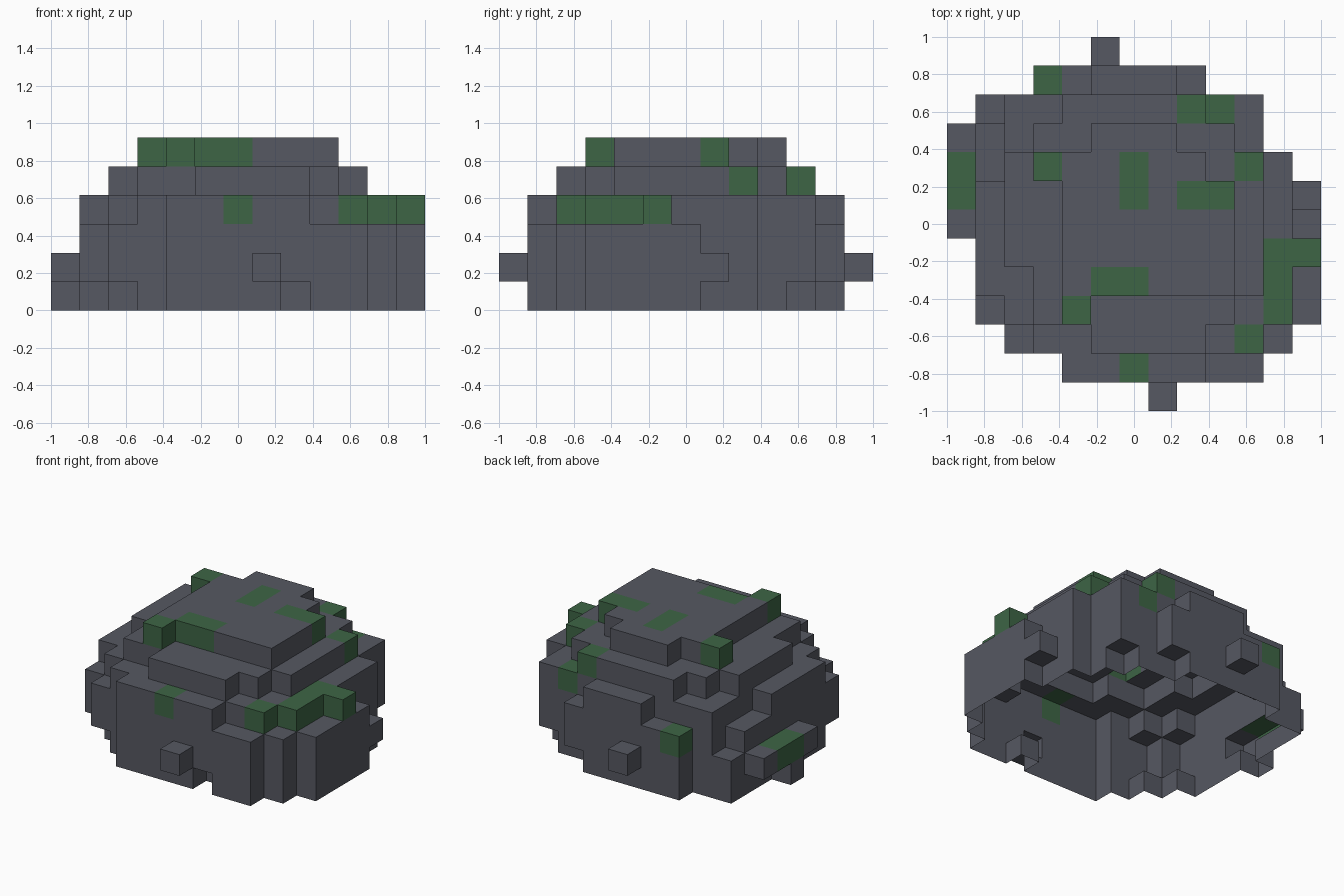
import bpy
import bmesh
from mathutils import Vector

old = bpy.data.objects.get("Cube")
if old:
    bpy.data.objects.remove(old, do_unlink=True)

GRID = 13
CELL = 2 / GRID


def make_material(name, color):
    mat = bpy.data.materials.new(name)
    mat.use_nodes = True
    mat.diffuse_color = color
    bsdf = next(n for n in mat.node_tree.nodes if n.type == "BSDF_PRINCIPLED")
    bsdf.inputs["Base Color"].default_value = color
    bsdf.inputs["Roughness"].default_value = 0.9
    return mat


def add_layer(cells, level, first_row, spans):
    """Fill one horizontal layer; each span is the first and last column of a row."""
    for row, (start, end) in enumerate(spans, first_row):
        cells.update((column, row, level) for column in range(start, end + 1))


def box(columns, rows, level):
    return {(c, r, level)
            for c in range(columns[0], columns[-1] + 1)
            for r in range(rows[0], rows[-1] + 1)}


# Stone layers, from the wide base to the flat top
stone = set()
footprint = [(4, 10), (2, 11), (1, 12), (1, 12), (1, 12), (1, 12),
             (1, 11), (1, 11), (1, 10), (2, 10), (3, 8)]
for level in range(3):
    add_layer(stone, level, 1, footprint)
add_layer(stone, 3, 1, [(4, 8), (3, 10), (2, 11), (1, 11), (1, 12), (1, 11),
                        (1, 11), (2, 11), (2, 10), (2, 10), (5, 7)])
add_layer(stone, 4, 2, [(5, 8), (3, 9), (3, 10), (2, 10), (2, 10), (2, 10),
                        (2, 10), (3, 9), (4, 8)])
add_layer(stone, 5, 3, [(4, 4), (4, 9), (4, 9), (4, 9), (4, 9), (3, 8), (5, 7)])

# Knobs sticking out of the sides
stone |= box([5], [12], 1) | box([7], [0], 1) | box([12], [7], 1)
stone |= box([0], [6, 9], 1) | box([0], [7], 0) | box([1], [10], 1) | box([1], [10], 0)

# Chips missing along the bottom edge
stone -= box([8], [1], 0) | box([2], [2], 0) | box([1], [3], 0)
stone -= box([8], [11], 0) | box([10], [10], 0)

# Moss patches: columns, rows, level
moss = set()
for patch in [([6], [1], 3), ([10], [2], 3), ([11], [3, 5], 3), ([12], [5], 3),
              ([9], [10], 3), ([8], [10], 4), ([10], [8], 4), ([3], [11], 2),
              ([0], [7, 8], 1), ([3], [8], 5), ([6], [7, 8], 5),
              ([8, 9], [7], 5), ([5, 6], [4], 5), ([4], [3], 5)]:
    moss |= box(*patch)


def build_shell(name, cells, mossy, materials):
    """Outer skin of the filled cells, left open underneath."""
    bm = bmesh.new()
    directions = [Vector(d) * s for s in (1, -1)
                  for d in ((1, 0, 0), (0, 1, 0), (0, 0, 1))]
    for cell in sorted(cells):
        center = Vector(cell) + Vector((0.5, 0.5, 0.5))
        for normal in directions:
            neighbour = tuple(int(v) for v in Vector(cell) + normal)
            if neighbour in cells or neighbour[2] < 0:
                continue
            side = Vector((normal.y, normal.z, normal.x))
            up = normal.cross(side)
            corners = [(side + up), (up - side), (-side - up), (side - up)]
            verts = []
            for corner in corners:
                p = center + (normal + corner) / 2
                p -= Vector((GRID / 2, GRID / 2, 0))
                verts.append(bm.verts.new(p * CELL))
            face = bm.faces.new(verts)
            face.material_index = int(cell in mossy)
    bmesh.ops.remove_doubles(bm, verts=bm.verts, dist=CELL / 100)
    mesh = bpy.data.meshes.new(name)
    bm.to_mesh(mesh)
    bm.free()
    for mat in materials:
        mesh.materials.append(mat)
    obj = bpy.data.objects.new(name, mesh)
    bpy.context.collection.objects.link(obj)
    return obj


stone_gray = make_material("stone gray", (0.093, 0.098, 0.122, 1))
moss_green = make_material("moss green", (0.047, 0.13, 0.06, 1))
build_shell("mossy_boulder", stone, moss, [stone_gray, moss_green])
